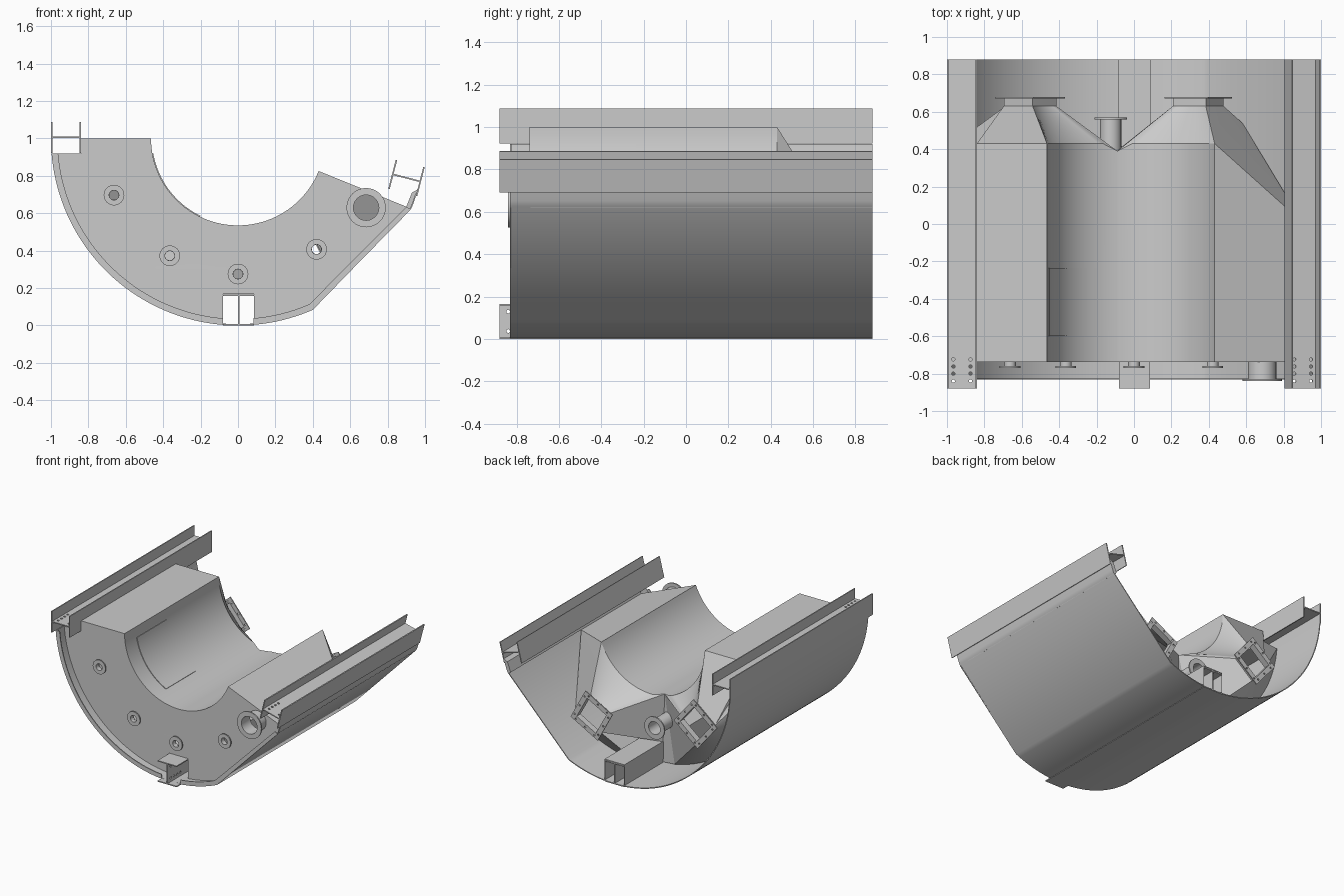
import bpy, bmesh
from math import cos, sin, radians, pi, hypot
from mathutils import Matrix, Vector

if "Cube" in bpy.data.objects:
    bpy.data.objects.remove(bpy.data.objects["Cube"])

MID, END = 259, 338          # dividing and right end angles about the axis at z = 1
R_IN, R_OUT = 0.465, 0.99
FRONT = -0.735


def arc(r, a0, a1, n, cx=0.0, cz=1.0):
    return [(cx + r * cos(radians(a0 + (a1 - a0) * i / n)),
             cz + r * sin(radians(a0 + (a1 - a0) * i / n))) for i in range(n + 1)]


def circle(cx, cz, r, n=24):
    return arc(r, 0, 360, n, cx, cz)[:-1]


def rect(u, v, cx=0.0, cy=0.0):
    return [(cx - u, cy - v), (cx + u, cy - v), (cx + u, cy + v), (cx - u, cy + v)]


def smooth(ob):
    bpy.ops.object.select_all(action='DESELECT')
    ob.select_set(True)
    bpy.context.view_layer.objects.active = ob
    bpy.ops.object.shade_smooth_by_angle(angle=radians(25))


def slab(name, loops, half, matrix):
    """Flat outline with holes, thickened by +-half along its normal."""
    cu = bpy.data.curves.new(name, 'CURVE')
    cu.dimensions, cu.fill_mode, cu.extrude = '2D', 'BOTH', half
    for loop in loops:
        sp = cu.splines.new('POLY')
        sp.points.add(len(loop) - 1)
        for p, (x, y) in zip(sp.points, loop):
            p.co = (x, y, 0, 1)
        sp.use_cyclic_u = True
    tmp = bpy.data.objects.new(name + "_outline", cu)
    bpy.context.collection.objects.link(tmp)
    dg = bpy.context.evaluated_depsgraph_get()
    me = bpy.data.meshes.new_from_object(tmp.evaluated_get(dg))
    bpy.data.objects.remove(tmp)
    bm = bmesh.new()
    bm.from_mesh(me)
    bmesh.ops.remove_doubles(bm, verts=bm.verts, dist=1e-5)
    bmesh.ops.transform(bm, matrix=matrix, verts=bm.verts)
    bmesh.ops.recalc_face_normals(bm, faces=bm.faces)
    bm.to_mesh(me)
    bm.free()
    ob = bpy.data.objects.new(name, me)
    bpy.context.collection.objects.link(ob)
    smooth(ob)
    return ob


def section(name, loops, y0, y1):
    """Front-view outline (x, z) extruded from y0 to y1."""
    m = Matrix(((1, 0, 0, 0), (0, 0, -1, (y0 + y1) / 2), (0, 1, 0, 0), (0, 0, 0, 1)))
    return slab(name, loops, abs(y1 - y0) / 2, m)


def beam(name, cx, cz, angle, half_web, half_flange):
    a = radians(angle)
    m = Matrix(((cos(a), 0, -sin(a), cx), (0, 1, 0, 0), (sin(a), 0, cos(a), cz), (0, 0, 0, 1)))
    holes = [circle(u, v, 0.009, 10) for u in (-0.046, 0.046) for v in (-0.84, -0.80, -0.762, -0.724)]
    slab(name + "_web", [rect(half_web - 0.008, 0.88)] + holes, 0.004, m)
    for side, s in (("inner", 1), ("outer", -1)):
        slab(f"{name}_{side}_flange", [rect(0.004, 0.88, s * (half_web - 0.004))], half_flange, m)


def port(name, x, z, bore, pipe_r, flange_r, y0, y1):
    t = 0.01 if y1 > y0 else -0.01
    section(name + "_pipe", [circle(x, z, pipe_r), circle(x, z, bore)], y0, y1 - t)
    section(name + "_flange", [circle(x, z, flange_r, 32), circle(x, z, bore)], y1 - t, y1)


# I-beams: two upper rails and the bottom one
beam("left_rail", -0.92, 1.005, 0, 0.08, 0.083)
beam("right_rail", 0.901, 0.789, -14.5, 0.08, 0.08)
beam("bottom_rail", 0.003, 0.083, 90, 0.083, 0.082)


# Outer shell: arc, straight chord, short arc
def shell_path(r):
    return arc(r, 184.6, 293.6, 56) + arc(r, 338.1, 342.5, 3)


section("outer_shell", [shell_path(1.0) + shell_path(0.993)[::-1]], -0.83, 0.88)

# Front lip, broken at the bottom rail
section("front_lip_left", [arc(0.998, 184.6, 265.3, 40) + arc(0.965, 265.2, 184.8, 40)], -0.832, -0.824)
section("front_lip_right", [arc(0.998, 274.8, 293.6, 12) + [(0.924, 0.62), (0.9, 0.635)]
                            + arc(0.965, 293.3, 275, 12)], -0.832, -0.824)
section("right_edge_strip", [[(0.9, 0.635), (0.922, 0.62), (0.951, 0.70), (0.96, 0.727), (0.93, 0.71)]], FRONT, 0.88)

# Tunnel liner round the bottom rail
section("rail_tunnel", [[(-0.083, 0.012), (-0.083, 0.175), (0.088, 0.175), (0.088, 0.012),
                         (0.085, 0.012), (0.085, 0.168), (-0.08, 0.168), (-0.08, 0.012)]], FRONT, 0.88)

# Front plate with port openings
small_ports = [(-0.663, 0.697), (-0.365, 0.373), (0.0, 0.275), (0.42, 0.407)]
outline = (arc(R_IN, 180, END, 48) + [(0.9, 0.635), (0.915, 0.623)] + arc(R_OUT, 293.6, 275, 12)
           + [(0.085, 0.17), (-0.08, 0.17)] + arc(R_OUT, 265.3, 184.7, 40) + [(-0.84, 0.92), (-0.84, 1.0)])
section("front_plate", [outline] + [circle(x, z, 0.025) for x, z in small_ports]
        + [circle(0.685, 0.63, 0.068)], FRONT - 0.003, FRONT + 0.003)
for i, (x, z) in enumerate(small_ports):
    port(f"front_port_{i + 1}", x, z, 0.026, 0.031, 0.055, FRONT, -0.77)
port("large_front_port", 0.685, 0.63, 0.068, 0.076, 0.105, FRONT, -0.84)
port("rear_port", -0.125, 0.355, 0.05, 0.057, 0.087, 0.38, 0.57)

# Access hatch on the inner cylinder
section("access_hatch", [arc(R_IN, 190, 244, 20) + arc(R_IN - 0.005, 244, 190, 20)], -0.6, -0.235)


# Rear outlets
def square(cx, cz, ang, h):
    a = radians(ang)
    r, t = Vector((cos(a), sin(a))), Vector((-sin(a), cos(a)))
    c = Vector((cx, cz))
    return [tuple(c + r * (p * h) + t * (q * h)) for p, q in ((-1, -1), (-1, 1), (1, 1), (1, -1))]


def outlet(name, ang):
    cx, cz = arc(0.72, ang, ang, 1)[0]
    a = radians(ang)
    section(name + "_neck", [square(cx, cz, ang, 0.1), square(cx, cz, ang, 0.094)], 0.63, 0.67)
    bolts = []
    for k in range(4):
        for s in (-0.09, 0.0, 0.09):
            d = Matrix.Rotation(a + k * pi / 2, 2) @ Vector((0.116, s))
            bolts.append(circle(cx + d.x, cz + d.y, 0.007, 8))
    section(name + "_flange", [square(cx, cz, ang, 0.133), square(cx, cz, ang, 0.094)] + bolts, 0.67, 0.678)
    return [Vector((x, 0.63, z)) for x, z in square(cx, cz, ang, 0.1)]


def inner_edge(a0, a1):
    pts = []
    for x, z in arc(R_IN, a0, a1, 24):
        near = hypot(x - R_IN * cos(radians(MID)), z - 1 - R_IN * sin(radians(MID)))
        pts.append((x, min(0.43, 0.39 + 0.5 * near), z))
    return pts


def hopper(name, sides, corners, walls, extra=()):
    """Side walls running back from the front plate, then a taper to a square outlet."""
    bm = bmesh.new()

    def face(pts):
        bm.faces.new([bm.verts.new(p) for p in pts])
    for k, line in enumerate(sides):
        n = len(line) - 1
        tgt = [corners[k].lerp(corners[(k + 1) % 4], i / n) for i in range(n + 1)]
        for i in range(n):
            p, q = line[i], line[i + 1]
            face((p, q, tgt[i + 1], tgt[i]))
            if k in walls:
                face((q, p, (p[0], FRONT, p[2]), (q[0], FRONT, q[2])))
    for pts in extra:
        face(pts)
    bmesh.ops.remove_doubles(bm, verts=bm.verts, dist=1e-4)
    bmesh.ops.recalc_face_normals(bm, faces=bm.faces)
    me = bpy.data.meshes.new(name)
    bm.to_mesh(me)
    bm.free()
    ob = bpy.data.objects.new(name, me)
    bpy.context.collection.objects.link(ob)
    smooth(ob)


# Left hopper
left_in = inner_edge(180, MID)
left_out = [(x, 0.41, z) for x, z in arc(R_OUT, MID, 184.7, 28)] + [(-0.84, 0.43, 0.92), (-0.84, 0.43, 1.0)]
gap = [left_in[-1], left_out[0], (-0.082, 0.40, 0.015), (-0.082, 0.40, 0.17)]
hopper("left_hopper", [left_in, [left_in[-1], left_out[0]], left_out, [left_out[-1], left_in[0]]],
       outlet("left_outlet", 219.5), (0, 2, 3), [gap])

# Right hopper, its end cut back along the chord
right_in = inner_edge(MID, END)
corner = (0.9, 0.01, 0.635)
right_out = [corner, (0.58, 0.54, 0.282)] + [(x, 0.5, z) for x, z in arc(R_OUT, 293.6, 275, 8)] \
    + [(0.087, 0.43, 0.172), (-0.082, 0.40, 0.172)]
hopper("right_hopper", [right_in, [right_in[-1], corner], right_out, [right_out[-1], right_in[0]]],
       outlet("right_outlet", 298.5), (0, 1))
